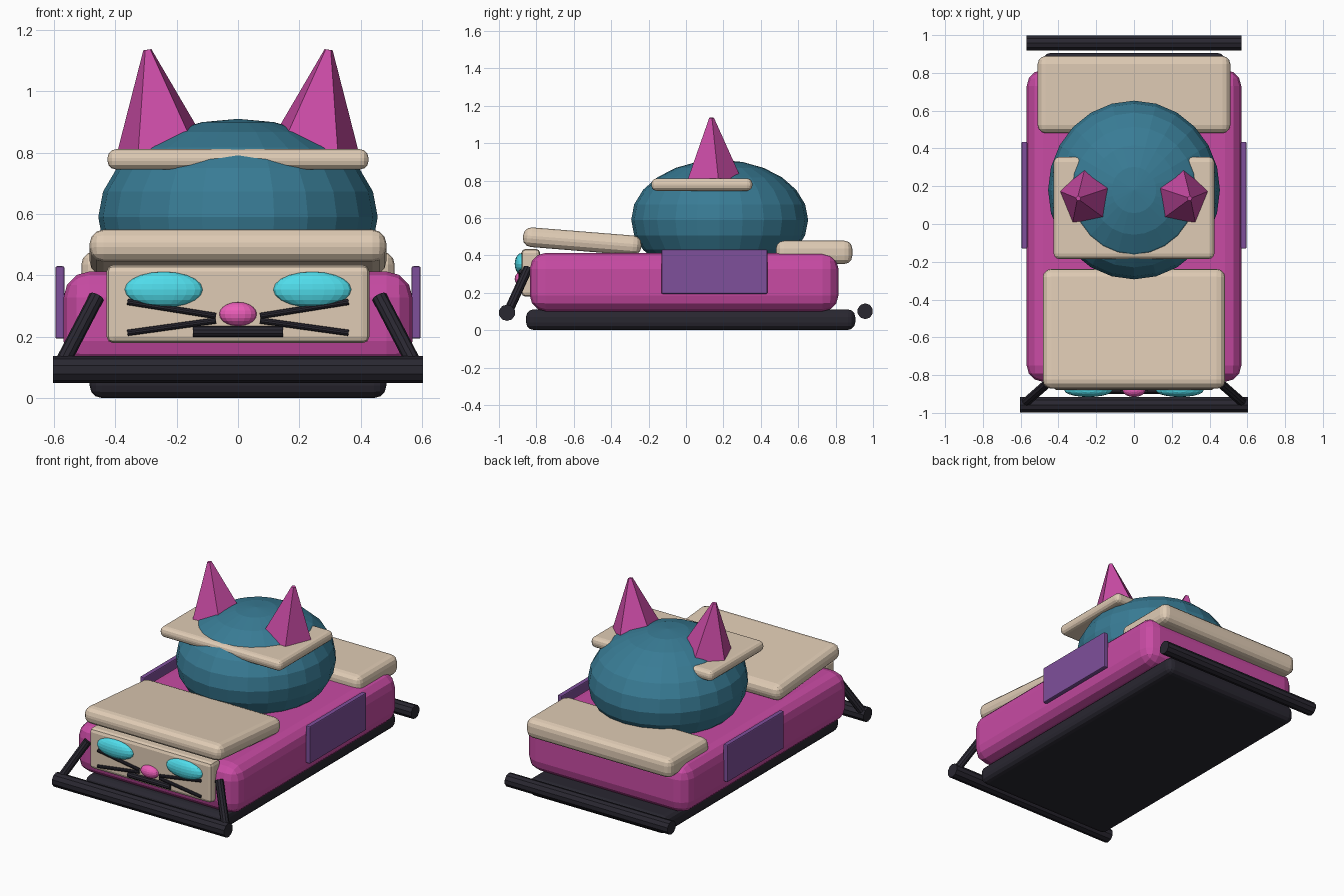
import bpy
import math
from mathutils import Vector, Euler

if "Cube" in bpy.data.objects:
    bpy.data.objects.remove(bpy.data.objects["Cube"])


def material(name, rgb):
    m = bpy.data.materials.new(name)
    m.diffuse_color = (*rgb, 1)
    m.use_nodes = True
    m.node_tree.nodes["Principled BSDF"].inputs["Base Color"].default_value = m.diffuse_color
    return m


MAGENTA = material("magenta", (0.58, 0.07, 0.37))
BEIGE = material("beige", (0.74, 0.60, 0.46))
TEAL = material("teal", (0.04, 0.20, 0.30))
CYAN = material("cyan", (0.08, 0.72, 0.83))
PINK = material("pink", (0.83, 0.11, 0.48))
DARK = material("dark", (0.022, 0.02, 0.03))
PURPLE = material("purple", (0.21, 0.08, 0.33))


def finish(name, mat):
    ob = bpy.context.object
    ob.name = name
    ob.data.materials.append(mat)
    return ob


def box(name, center, size, bevel, mat, segments=3, tilt=0):
    bpy.ops.mesh.primitive_cube_add(size=1, location=center)
    ob = finish(name, mat)
    for v in ob.data.vertices:
        v.co = Vector(a * b for a, b in zip(v.co, size))
    ob.rotation_euler.x = tilt
    mod = ob.modifiers.new("bevel", "BEVEL")
    mod.width, mod.segments = bevel, segments
    return ob


def ball(name, center, radii, mat, segments=24, rings=12):
    bpy.ops.mesh.primitive_uv_sphere_add(segments=segments, ring_count=rings, location=center)
    ob = finish(name, mat)
    ob.scale = radii
    return ob


def bar(name, a, b, radius, mat=DARK, sides=10):
    a, b = Vector(a), Vector(b)
    d = b - a
    bpy.ops.mesh.primitive_cylinder_add(vertices=sides, radius=radius, depth=d.length,
                                        location=(a + b) / 2,
                                        rotation=d.to_track_quat('Z', 'Y').to_euler())
    return finish(name, mat)


# Chassis and body
box("chassis", (0, 0.025, 0.056), (0.966, 1.76, 0.11), 0.04, DARK)
box("body", (0, -0.01, 0.257), (1.136, 1.65, 0.312), 0.085, MAGENTA)

# Hood (slightly raised at the front) and trunk lid
box("hood", (0, -0.555, 0.475), (0.966, 0.635, 0.105), 0.045, BEIGE, tilt=-0.08)
box("trunk_lid", (0, 0.685, 0.416), (1.02, 0.408, 0.124), 0.042, BEIGE)

# Domed cabin with a visor plate around it
ball("cabin_dome", (0, 0.18, 0.59), (0.455, 0.473, 0.32), TEAL)
box("visor", (0, 0.085, 0.778), (0.85, 0.54, 0.066), 0.028, BEIGE)

# Face panel, nose and mouth
box("face_panel", (0, -0.83, 0.307), (0.856, 0.10, 0.255), 0.022, BEIGE, 2)
ball("nose", (0, -0.88, 0.274), (0.061, 0.036, 0.039), PINK, 16, 10)
bar("mouth", (-0.147, -0.882, 0.217), (0.147, -0.882, 0.217), 0.018)

# Mirrored parts
for side, s in (("left", -1), ("right", 1)):
    # Five-sided ears leaning outwards
    bpy.ops.mesh.primitive_cone_add(vertices=5, radius1=0.17, radius2=0.014, depth=0.36,
                                    location=(s * 0.268, 0.138, 0.957))
    ear = finish(side + "_ear", MAGENTA)
    ear.rotation_euler = Euler((0, s * 0.15, -s * math.radians(5)))

    ball(side + "_eye", (s * 0.242, -0.88, 0.354), (0.127, 0.036, 0.058), CYAN, 20, 10)
    bar(side + "_upper_whisker", (s * 0.072, -0.885, 0.268), (s * 0.36, -0.885, 0.314), 0.01)
    bar(side + "_lower_whisker", (s * 0.072, -0.885, 0.253), (s * 0.36, -0.885, 0.213), 0.01)
    box(side + "_door", (s * 0.58, 0.152, 0.312), (0.03, 0.566, 0.236), 0.006, PURPLE, 2)
    bar(side + "_bumper_strut", (s * 0.46, -0.845, 0.33), (s * 0.58, -0.95, 0.10), 0.025)

# Bumper bars
bar("front_bumper", (-0.603, -0.957, 0.093), (0.603, -0.957, 0.093), 0.044)
bar("rear_bumper", (-0.57, 0.958, 0.101), (0.57, 0.958, 0.101), 0.042)
